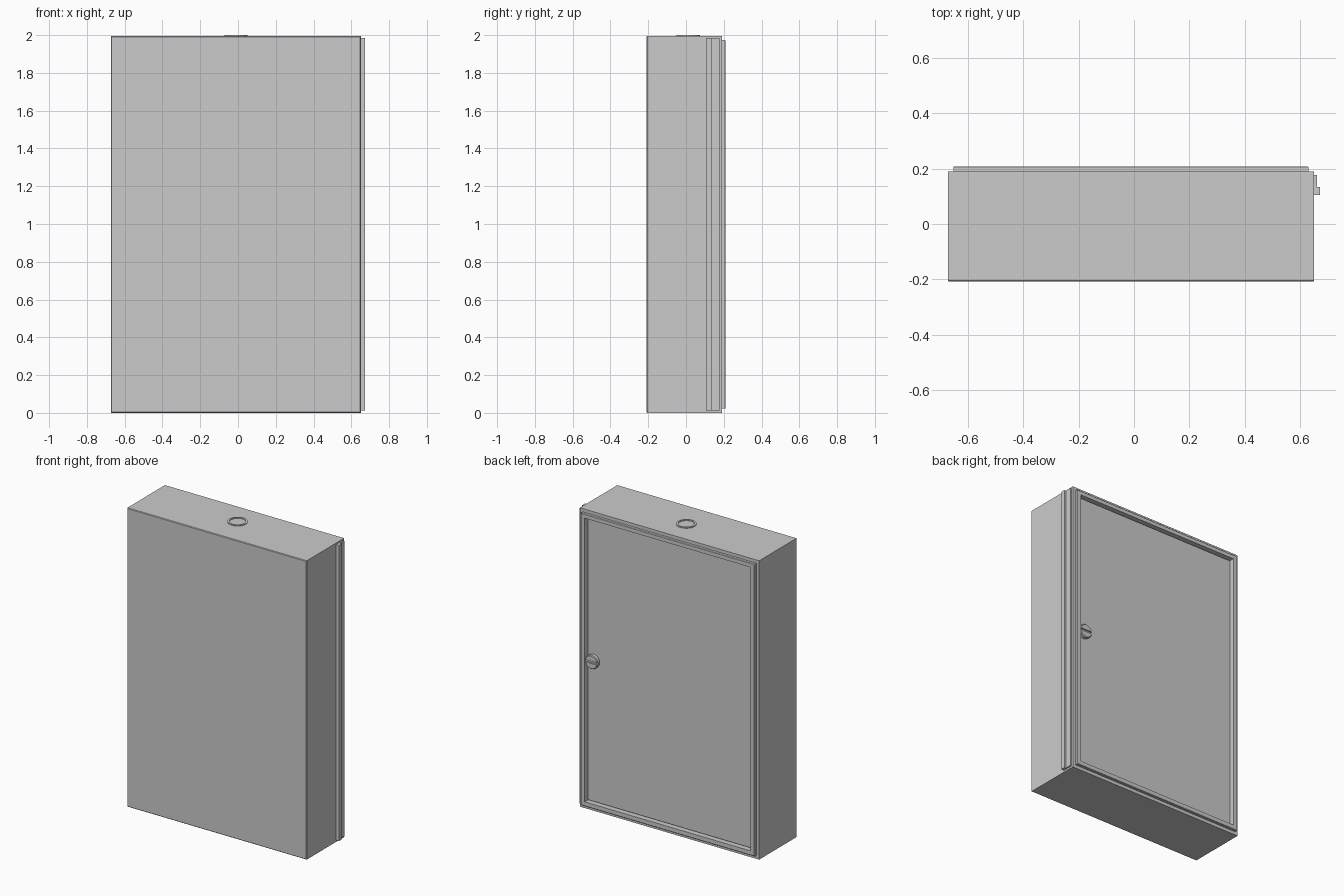
import bpy, bmesh, math

if "Cube" in bpy.data.objects:
    bpy.data.objects.remove(bpy.data.objects["Cube"])

OUTER = (-0.673, 0.651, 0.0, 1.995)     # rectangles: x0, x1, z0, z1
DOOR = (-0.653, 0.631, 0.022, 1.973)
INNER = (-0.624, 0.602, 0.052, 1.945)


def finish(name, bm):
    bmesh.ops.recalc_face_normals(bm, faces=bm.faces)
    me = bpy.data.meshes.new(name)
    bm.to_mesh(me)
    bm.free()
    ob = bpy.data.objects.new(name, me)
    bpy.context.collection.objects.link(ob)
    return ob


def inset(r, d):
    return (r[0] + d, r[1] - d, r[2] + d, r[3] - d)


def loft(name, steps, closed=False):
    """Skin a series of (rectangle, y) steps; cap the ends or close into a ring."""
    bm = bmesh.new()
    loops = [[bm.verts.new((x, y, z)) for x, z in
              ((a, c), (b, c), (b, d), (a, d))] for (a, b, c, d), y in steps]
    pairs = list(zip(loops, loops[1:]))
    if closed:
        pairs.append((loops[-1], loops[0]))
    else:
        bm.faces.new(loops[0])
        bm.faces.new(loops[-1])
    for p, q in pairs:
        for i in range(4):
            j = (i + 1) % 4
            bm.faces.new((p[i], p[j], q[j], q[i]))
    return finish(name, bm)


# Cabinet shell with a shallow recess in the door side
loft("cabinet_body", [(inset(OUTER, 0.004), -0.2085), (OUTER, -0.2045),
                      (OUTER, 0.19), (INNER, 0.19), (INNER, 0.172)])

# Raised door rim
loft("door_frame", [(DOOR, 0.188), (DOOR, 0.2055), (inset(DOOR, 0.003), 0.2085),
                    (INNER, 0.2085), (INNER, 0.188)], closed=True)

# Door panel set inside the rim
loft("door_panel", [(inset(INNER, 0.006), 0.170), (inset(INNER, 0.006), 0.182)])

# Full-height hinge rail with an L-shaped section
bm = bmesh.new()
profile = [(0.649, 0.105), (0.673, 0.105), (0.673, 0.134),
           (0.661, 0.134), (0.661, 0.177), (0.649, 0.177)]
face = bm.faces.new([bm.verts.new((x, y, 0.012)) for x, y in profile])
ext = bmesh.ops.extrude_face_region(bm, geom=[face])
for v in ext["geom"]:
    if isinstance(v, bmesh.types.BMVert):
        v.co.z = 1.985
finish("side_rail", bm)


def lathe(name, profile, n, closed):
    """Revolve (radius, height) points around z."""
    bm = bmesh.new()
    rings = [[bm.verts.new((r * math.cos(2 * math.pi * k / n),
                            r * math.sin(2 * math.pi * k / n), h))
              for k in range(n)] for r, h in profile]
    pairs = list(zip(rings, rings[1:]))
    if closed:
        pairs.append((rings[-1], rings[0]))
    else:
        bm.faces.new(rings[0])
        bm.faces.new(rings[-1])
    for p, q in pairs:
        for k in range(n):
            m = (k + 1) % n
            bm.faces.new((p[k], p[m], q[m], q[k]))
    ob = finish(name, bm)
    bpy.ops.object.select_all(action='DESELECT')
    ob.select_set(True)
    bpy.context.view_layer.objects.active = ob
    bpy.ops.object.shade_smooth_by_angle(angle=math.radians(35))
    return ob


# Cable knockout ring on the top
ring = lathe("knockout_ring", [(0.049, -0.003), (0.061, -0.003),
                               (0.061, 0.005), (0.049, 0.005)], 40, True)
ring.location = (-0.011, 0.012, 1.995)

# Round latch with a screwdriver slot
knob = lathe("latch_knob", [(0.046, 0), (0.046, 0.022), (0.042, 0.0265)], 32, False)
knob.location = (0.556, 0.181, 0.995)
knob.rotation_euler = (-math.pi / 2, 0, 0)

cutter = loft("slot_cutter", [((0.48, 0.63, 0.988, 1.002), 0.198),
                              ((0.48, 0.63, 0.988, 1.002), 0.23)])
cutter.hide_render = True
cutter.hide_viewport = True
cutter.display_type = 'WIRE'
mod = knob.modifiers.new("slot", 'BOOLEAN')
mod.operation = 'DIFFERENCE'
mod.solver = 'EXACT'
mod.object = cutter
